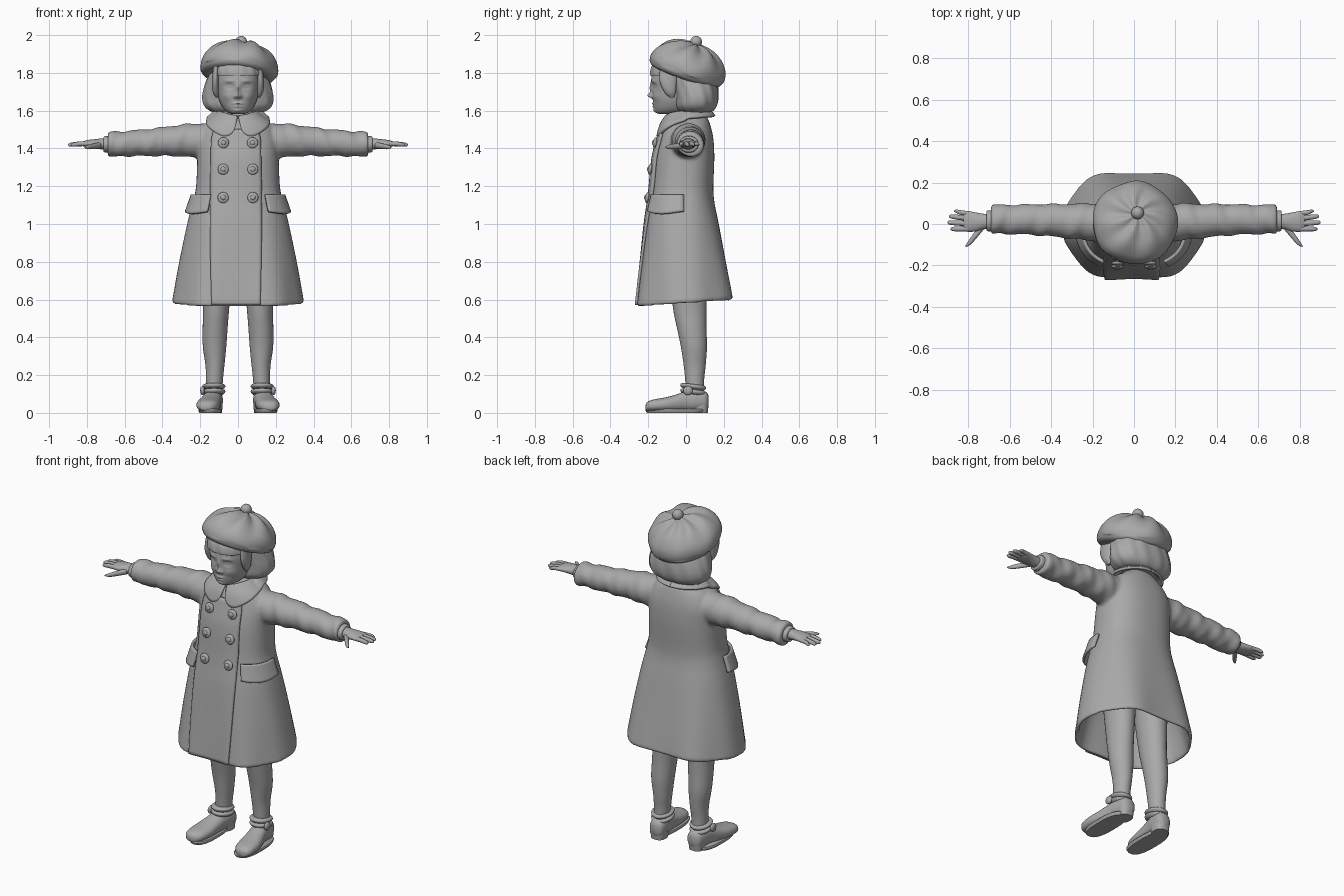
import bpy, bmesh, math
from mathutils import Vector, Euler

if "Cube" in bpy.data.objects:
    bpy.data.objects.remove(bpy.data.objects["Cube"])

grey = bpy.data.materials.new("clay_grey")
grey.use_nodes = True
grey.diffuse_color = (0.4, 0.4, 0.4, 1)
grey.node_tree.nodes["Principled BSDF"].inputs["Base Color"].default_value = (0.4, 0.4, 0.4, 1)


def finish(name, bm, mirror=False, thick=0):
    bmesh.ops.recalc_face_normals(bm, faces=bm.faces)
    me = bpy.data.meshes.new(name)
    bm.to_mesh(me)
    bm.free()
    me.materials.append(grey)
    ob = bpy.data.objects.new(name, me)
    bpy.context.collection.objects.link(ob)
    if thick:
        mod = ob.modifiers.new("thickness", 'SOLIDIFY')
        mod.thickness, mod.offset = thick, 0
    if mirror:
        ob.modifiers.new("mirror", 'MIRROR').use_mirror_merge = False
    bpy.ops.object.select_all(action='DESELECT')
    bpy.context.view_layer.objects.active = ob
    ob.select_set(True)
    bpy.ops.object.shade_smooth_by_angle(angle=math.radians(50))
    return ob


def dense(rings, steps):
    """Catmull-Rom refinement of a list of ring tuples."""
    out = []
    for i in range(len(rings) - 1):
        p = [rings[max(0, min(len(rings) - 1, i + k))] for k in (-1, 0, 1, 2)]
        for s in range(steps):
            t = s / steps
            out.append(tuple(b + 0.5 * t * (c - a + t * (2*a - 5*b + 4*c - d + t * (3*(b - c) + d - a)))
                             for a, b, c, d in zip(*p)))
    return out + [rings[-1]]


def oval(ring, ang, n=2.0):
    _, ca, cb, ra, rb = ring
    c, s = math.cos(ang), math.sin(ang)
    return (ca + ra * math.copysign(abs(c) ** (2 / n), c), cb + rb * math.copysign(abs(s) ** (2 / n), s))


def loft(bm, rings, axis='z', seg=32, n=2.0, steps=5, tweak=None):
    """Skin ovals (position, centre a, centre b, radius a, radius b) along an axis."""
    loops = []
    for ring in dense(rings, steps):
        loop = []
        for k in range(seg):
            ang = math.tau * k / seg
            a, b = oval(ring, ang, n)
            p = Vector({'x': (ring[0], a, b), 'y': (a, ring[0], b), 'z': (a, b, ring[0])}[axis])
            loop.append(bm.verts.new(tweak(p, ang) if tweak else p))
        loops.append(loop)
    for lo, hi in zip(loops, loops[1:]):
        for k in range(seg):
            bm.faces.new((lo[k], lo[k - 1], hi[k - 1], hi[k]))
    bm.faces.new(loops[0])
    bm.faces.new(loops[-1])
    return bm


def part(name, rings, mirror=False, **kw):
    return finish(name, loft(bmesh.new(), rings, **kw), mirror)


def patch(name, fn, nu, nv, thick, mirror=False):
    """Thin sheet from a function of u and v in 0..1."""
    bm = bmesh.new()
    g = [[bm.verts.new(fn(i / nu, j / nv)) for j in range(nv + 1)] for i in range(nu + 1)]
    for i in range(nu):
        for j in range(nv):
            bm.faces.new((g[i][j], g[i + 1][j], g[i + 1][j + 1], g[i][j + 1]))
    return finish(name, bm, mirror, thick)


def ball(name, loc, size, mirror=False, rot=(0, 0, 0)):
    bm = bmesh.new()
    bmesh.ops.create_uvsphere(bm, u_segments=20, v_segments=12, radius=1)
    for v in bm.verts:
        p = Vector(a * b for a, b in zip(v.co, size))
        p.rotate(Euler(rot))
        v.co = p + Vector(loc)
    return finish(name, bm, mirror)


def fb(z, rx, front, back):
    return (z, 0, (front + back) / 2, rx, (back - front) / 2)


# Coat: flared body with hollow hem, fused with the sleeves
body = [fb(*r) for r in (
    (1.60, .075, -.07, .09), (1.56, .125, -.10, .115), (1.52, .175, -.125, .13), (1.45, .21, -.145, .145),
    (1.35, .215, -.17, .15), (1.2, .222, -.185, .145), (1.12, .238, -.195, .15), (1.0, .268, -.215, .175),
    (.8, .308, -.24, .215), (.62, .338, -.262, .25), (.59, .342, -.265, .253))]
lining = [fb(*r) for r in ((.592, .322, -.245, .235), (.75, .285, -.215, .195), (.95, .22, -.16, .13))]
outer = dense(body, 6)
POW = 2.4


def drape(p, ang):
    f = max(0, min(1, (1.15 - p.z) / .55))
    k = 1 - .045 * f * math.cos(6 * (ang - math.pi / 2))
    return Vector((p.x * (1 + (k - 1) * .4), p.y * k, p.z + .07 * p.y * f))


def on_coat(z, ang, gap):
    i = next((i for i in range(len(outer) - 1) if outer[i + 1][0] <= z), len(outer) - 2)
    t = (outer[i][0] - z) / (outer[i][0] - outer[i + 1][0])
    r = [a + (b - a) * t for a, b in zip(outer[i], outer[i + 1])]
    x, y = oval((z, r[1], r[2], r[3] + gap, r[4] + gap), ang, POW)
    return drape(Vector((x, y, z)), ang)


def on_front(x, z, gap):
    rx = max(.14, .17 if z > 1.5 else .21 + max(0, 1.2 - z) * .21)
    c = math.copysign(min(1, abs(x) / rx) ** (POW / 2), x)
    return on_coat(z, -math.acos(c), gap)


def crease(p, ang):
    k = .0035 * math.sin(p.x * 48 + 2 * math.sin(ang + 1)) + .002 * math.sin(p.x * 85 - 2 * ang)
    return p + Vector((0, math.cos(ang), math.sin(ang))) * k


bm = loft(bmesh.new(), body + lining, seg=72, n=POW, steps=6, tweak=drape)
sleeve = [(.08, .01, 1.45, .08, .08), (.2, .01, 1.44, .09, .093), (.3, .013, 1.442, .084, .084),
          (.45, .02, 1.433, .076, .073), (.6, .022, 1.425, .071, .067), (.68, .022, 1.421, .07, .066),
          (.69, .022, 1.42, .06, .056)]
for side in (1, -1):
    loft(bm, sleeve, 'x', steps=8, tweak=lambda p, a: Vector((side, 1, 1)) * crease(p, a))
coat = finish("coat", bm)
mod = coat.modifiers.new("fuse", 'REMESH')
mod.mode, mod.voxel_size, mod.use_smooth_shade = 'VOXEL', .009, True
mod = coat.modifiers.new("soften", 'SMOOTH')
mod.factor, mod.iterations = .5, 6

# Coat front: overlapping panel, buttons, pocket flaps, collar
patch("front_panel", lambda u, v: on_front(-.135 + .25 * u, 1.5 - .91 * v, .006), 16, 50, .014)
for z in (1.43, 1.29, 1.14):
    for x in (-.07, .07):
        p = on_front(x, z, .018)
        ball("button", p, (.029, .012, .029), rot=(-.15, 0, 0))
        ball("button_centre", p - Vector((0, .008, 0)), (.014, .009, .014))


def flap(u, v):
    droop = .012 * math.sin(math.pi * u) * v
    return on_coat(1.155 - .088 * v - droop, math.radians(-58 + 60 * u), .014 + .008 * v)


patch("pocket_flaps", flap, 16, 8, .014, True)


def collar_half(u, v):
    ang = .05 + (math.pi - .05) * u
    front = max(0, math.cos(ang))
    rise = math.sqrt(max(0, 1 - (1 - min(1, u / .16)) ** 2))
    width = (.075 + .055 * front - .02 * max(0, -math.cos(ang))) * (.1 + .9 * rise) * v
    r = .085 + width * (.85 - .25 * front)
    z = 1.598 - .045 * front - width * (.5 + .3 * front) + .01 * math.sin(math.pi * v)
    return Vector((r * math.sin(ang) * 1.08, .012 - r * math.cos(ang) * 1.06, z))


collar = patch("collar", collar_half, 40, 10, .014, True)
wrap = collar.modifiers.new("rest_on_coat", 'SHRINKWRAP')
wrap.target, wrap.offset, wrap.wrap_mode = coat, .01, 'OUTSIDE'
collar.modifiers.move(len(collar.modifiers) - 1, 0)

# Head with sculpted features: (x, z, spread x, spread z, push forward)
features = [(0, 1.68, .015, .014, .026), (0, 1.715, .011, .028, .012), (0, 1.638, .024, .006, .009),
            (0, 1.622, .02, .006, .008), (0, 1.6, .022, .012, .008)]
for s in (-1, 1):
    features += [(s*.047, 1.73, .022, .014, -.014), (s*.047, 1.729, .015, .007, .008),
                 (s*.047, 1.757, .025, .007, .005), (s*.016, 1.674, .008, .007, .009),
                 (s*.06, 1.675, .025, .022, .007)]


def sculpt(p, ang):
    if p.y < -.07:
        p.y -= sum(h * math.exp(-((p.x - x) / sx) ** 2 - ((p.z - z) / sz) ** 2) for x, z, sx, sz, h in features)
    return p


part("head", [fb(*r) for r in (
    (1.582, .025, -.135, -.06), (1.588, .05, -.155, -.02), (1.61, .076, -.167, .03), (1.65, .098, -.173, .06),
    (1.70, .11, -.178, .08), (1.76, .117, -.184, .09), (1.82, .112, -.17, .08), (1.86, .08, -.12, .05))],
    seg=128, n=2.2, steps=10, tweak=sculpt)
part("neck", [(1.5, 0, 0, .075, .07), (1.57, 0, -.01, .06, .065), (1.65, 0, -.01, .06, .065)])


# Bobbed hair, fringe and side locks
def strands(p, ang):
    k = 1 + .012 * math.sin(13 * ang + p.z * 25)
    return Vector((p.x * k, p.y * k, p.z))


part("bob_hair", [fb(*r) for r in (
    (1.588, .10, -.01, .10), (1.597, .145, -.04, .14), (1.625, .178, -.06, .163), (1.67, .188, -.065, .172),
    (1.73, .177, -.075, .168), (1.79, .155, -.09, .15), (1.84, .12, -.1, .12))],
    seg=80, n=2.2, tweak=strands)
part("fringe", [fb(*r) for r in ((1.785, .118, -.184, .05), (1.79, .124, -.19, .05), (1.83, .122, -.183, .05),
                                 (1.87, .1, -.16, .04))], seg=64, n=2.2, tweak=strands)
part("side_locks", [(1.67, .112, -.075, .006, .012), (1.70, .118, -.085, .016, .03),
                    (1.76, .12, -.095, .018, .045), (1.84, .115, -.09, .015, .045)], mirror=True)

# Beret, tilted back, gathered towards its pompom
tilt = Euler((math.radians(-19), math.radians(5), 0))
middle = Vector((.005, .006, 1.827))


def gather(p, ang):
    r = math.hypot(p.x, p.y) / .2
    if p.z > -.02:
        p.z += .011 * math.sin(7 * ang + .6 + 3 * r) * r * (1.25 - r) * 2
        k = 1 + .018 * math.sin(5 * ang + 1)
        p.x, p.y = p.x * k, p.y * k
    p.rotate(tilt)
    return p + middle


part("beret", [(z, 0, 0, r, r) for z, r in (
    (-.03, .118), (-.048, .14), (-.05, .17), (-.035, .196), (.0, .206), (.045, .194), (.09, .155),
    (.12, .1), (.132, .05), (.134, .01))], seg=84, tweak=gather)
top = Vector((0, 0, .146))
top.rotate(tilt)
ball("pompom", top + middle, (.031, .031, .031))

# Hands: cuff, palm, fingers and thumb
part("inner_cuffs", [(.67, .015, 1.422, .052, .046), (.705, .015, 1.422, .05, .043), (.712, .015, 1.422, .043, .037)],
     mirror=True, axis='x')
part("palms", [(.66, .014, 1.424, .036, .032), (.72, .012, 1.424, .037, .029), (.76, .01, 1.425, .045, .024),
               (.8, .012, 1.425, .05, .019), (.822, .014, 1.424, .044, .012)], mirror=True, axis='x')
for name, y0, y1, tip, r in (("little", .05, .062, .868, .011), ("ring", .027, .036, .893, .0125),
                             ("middle", .002, .007, .9, .013), ("index", -.023, -.024, .885, .0125)):
    part(name + "_fingers", [(.79, y0, 1.425, r, r), (.84, (y0 + y1) / 2, 1.424, r, r),
                             (tip - .012, y1, 1.42, r * .8, r * .8), (tip, y1, 1.419, r * .25, r * .25)],
         mirror=True, axis='x', seg=14)
part("thumbs", [(.725, -.005, 1.418, .022, .018), (.76, -.048, 1.412, .021, .015),
                (.79, -.085, 1.408, .016, .012), (.812, -.106, 1.406, .005, .004)], mirror=True, axis='x', seg=16)

# Legs, shoes, soles, straps
part("legs", [(.06, .128, .05, .042, .048), (.17, .125, .046, .045, .05), (.25, .122, .046, .05, .058),
              (.35, .124, .042, .062, .069), (.45, .121, .03, .066, .078), (.55, .116, .02, .069, .088),
              (.75, .112, .01, .082, .1), (.97, .11, 0, .09, .1)], mirror=True)
part("shoes", [(-.214, .168, .03, .015, .012), (-.205, .167, .034, .037, .023), (-.175, .163, .039, .056, .031),
               (-.11, .156, .044, .062, .038), (-.05, .147, .052, .056, .046), (.0, .138, .062, .051, .054),
               (.06, .13, .066, .05, .057), (.105, .126, .063, .042, .048), (.12, .125, .06, .02, .03)],
     mirror=True, axis='y', n=2.3)
part("soles", [(0, .148, -.06, .056, .147), (.014, .148, -.06, .062, .155), (.02, .148, -.06, .06, .152)],
     mirror=True, n=2.6)
part("heels", [(0, .127, .07, .042, .045), (.045, .127, .07, .046, .05)], mirror=True, n=2.6)
bm = bmesh.new()
for k in range(2):
    loft(bm, [(.098 + .028 * k, .128, .038, .05, .06), (.108 + .028 * k, .128, .038, .06, .068),
              (.118 + .028 * k, .128, .038, .06, .066), (.124 + .028 * k, .128, .04, .05, .055)],
         tweak=lambda p, a: p + Vector((0, 0, .12 * (.04 - p.y))))
finish("ankle_straps", bm, True)
ball("strap_buckles", (.188, .01, .118), (.012, .025, .024), True)
